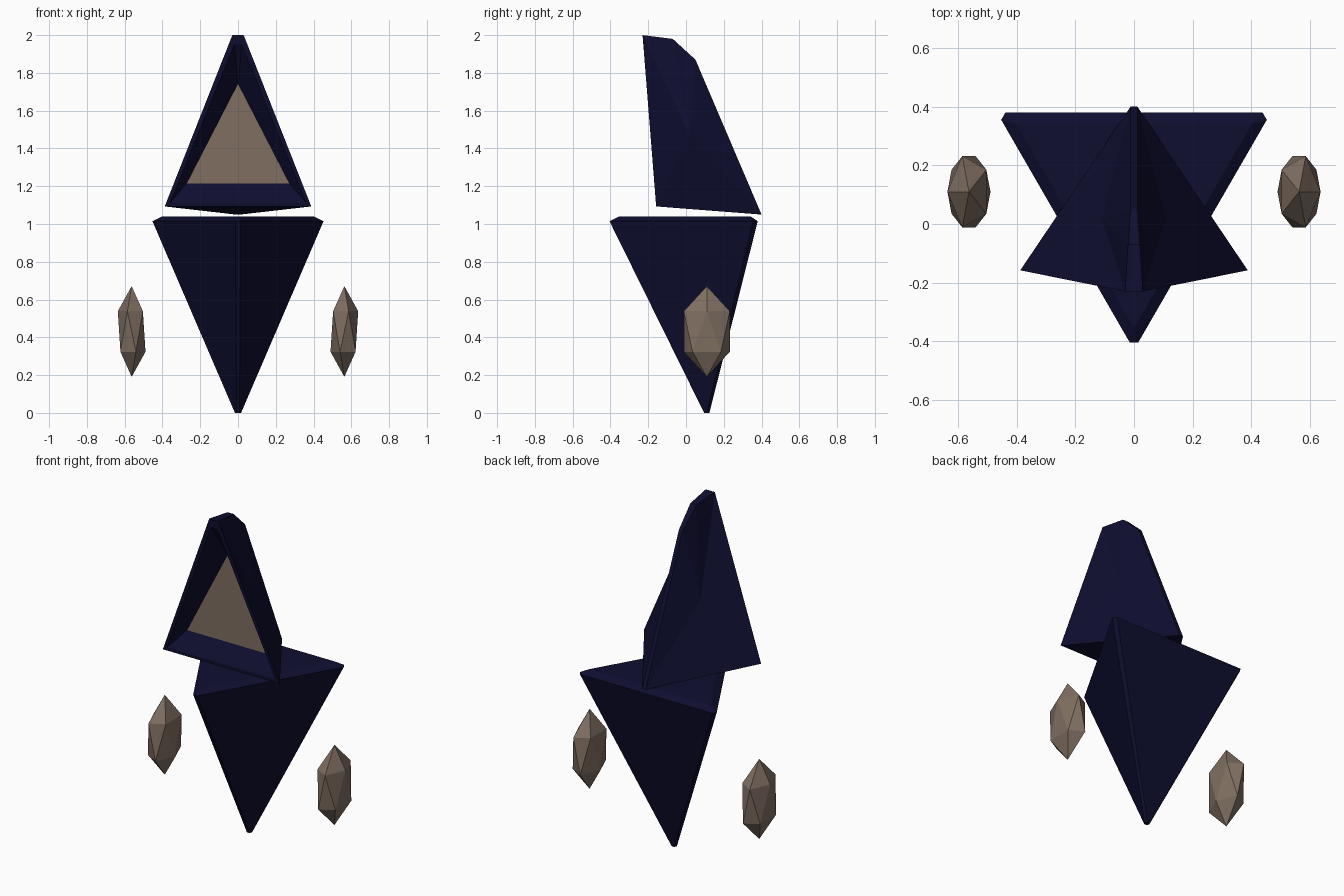
import bpy, bmesh, math
from mathutils import Vector, Matrix

cube = bpy.data.objects.get("Cube")
if cube:
    bpy.data.objects.remove(cube, do_unlink=True)


def material(name, rgb):
    m = bpy.data.materials.new(name)
    m.use_nodes = True
    col = (*rgb, 1.0)
    m.diffuse_color = col
    bsdf = next(n for n in m.node_tree.nodes if n.type == 'BSDF_PRINCIPLED')
    bsdf.inputs["Base Color"].default_value = col
    return m


NAVY = material("midnight_navy", (0.0045, 0.0045, 0.030))
STONE = material("warm_stone", (0.215, 0.158, 0.120))


def finish(bm, name, mats):
    bmesh.ops.recalc_face_normals(bm, faces=bm.faces[:])
    me = bpy.data.meshes.new(name)
    bm.to_mesh(me)
    bm.free()
    for m in mats:
        me.materials.append(m)
    ob = bpy.data.objects.new(name, me)
    bpy.context.scene.collection.objects.link(ob)
    return ob


# Body: inverted three-sided pyramid with chamfered edges
bm = bmesh.new()
for k in range(3):
    rot = Matrix.Rotation(math.radians(120 * k - 90), 3, 'Z')
    corner = [(0.465, 0, 1.04)]
    for s in (-1, 1):
        corner += [(0.515, 0.014 * s, 1.015), (0.014, 0.008 * s, 0)]
    for p in corner:
        bm.verts.new(rot @ Vector(p) + Vector((0, 0.11, 0)))
hull = bmesh.ops.convex_hull(bm, input=bm.verts[:])
bmesh.ops.dissolve_limit(bm, angle_limit=math.radians(1),
                         verts=bm.verts[:], edges=bm.edges[:])
finish(bm, "body", [NAVY])

# Hood: mirrored points, front to back, plus the recessed face opening
POINTS = {
    "tip": (0.03, -0.23, 2.0), "base": (0.388, -0.158, 1.093),
    "back": (0.012, 0.40, 1.05), "ridge_low": (0.012, 0.05, 1.87),
    "ridge_top": (0.02, -0.07, 1.98), "cheek": (0.11, 0.02, 1.47),
    "rim_tip": (0.02, -0.226, 1.95), "rim_base": (0.36, -0.159, 1.112),
    "in_tip": (0.002, -0.095, 1.74), "in_base": (0.272, -0.095, 1.215),
}
bm = bmesh.new()
L, R = ({n: bm.verts.new((s * x, y, z)) for n, (x, y, z) in POINTS.items()}
        for s in (1, -1))
outline = ["tip", "base", "back", "ridge_low", "ridge_top"]
for i, a in enumerate(outline):
    b = outline[(i + 1) % 5]
    for side in (L, R):                       # creased flanks
        bm.faces.new((side["cheek"], side[a], side[b]))
    if i > 0:                                 # underside, spine and crown
        bm.faces.new((L[a], L[b], R[b], R[a]))
rings = ["", "rim_", "in_"]
for p, q in zip(rings, rings[1:]):            # rim, then sloped recess
    for side in (L, R):
        bm.faces.new((side[p + "tip"], side[p + "base"],
                      side[q + "base"], side[q + "tip"]))
    for end in ("tip", "base"):
        bm.faces.new((L[p + end], R[p + end], R[q + end], L[q + end]))
face = bm.faces.new((L["in_tip"], L["in_base"], R["in_base"], R["in_tip"]))
face.material_index = 1                       # pale face panel
finish(bm, "hood", [NAVY, STONE])

# Floating hands: stretched faceted crystals, mirrored
for name, s in (("left_hand_crystal", 1), ("right_hand_crystal", -1)):
    bm = bmesh.new()
    bmesh.ops.create_icosphere(bm, subdivisions=1, radius=1)
    for v in bm.verts:
        v.co = (s * (0.563 + 0.082 * v.co.x), 0.11 + 0.143 * v.co.y,
                0.431 + 0.24 * v.co.z)
    finish(bm, name, [STONE])
